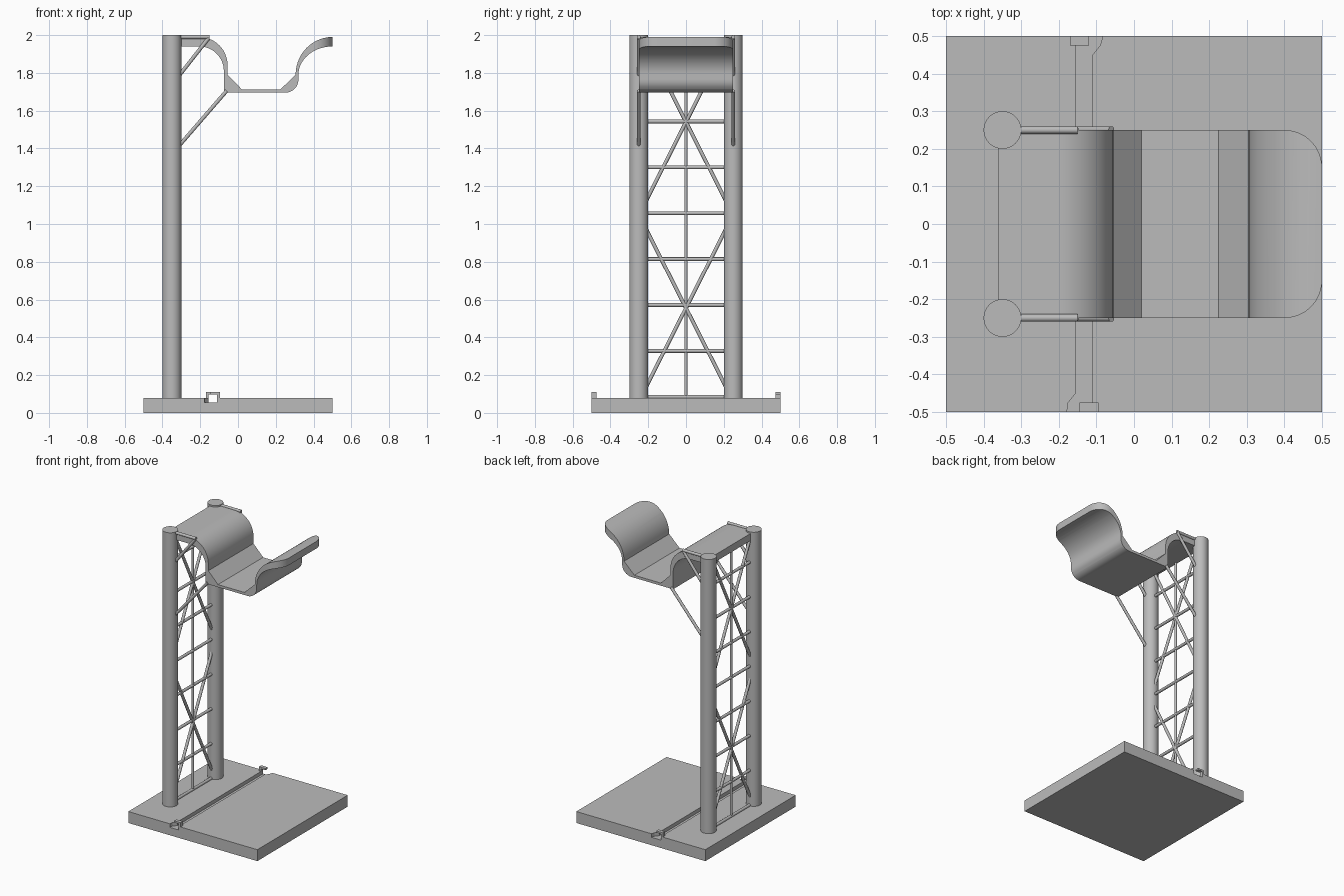
import bpy, bmesh, math
from mathutils import Vector

cube = bpy.data.objects.get("Cube")
if cube:
    bpy.data.objects.remove(cube, do_unlink=True)

grey = bpy.data.materials.new("plain grey")
grey.use_nodes = True
GREY = (0.5, 0.5, 0.5, 1)
grey.diffuse_color = GREY
grey.node_tree.nodes["Principled BSDF"].inputs["Base Color"].default_value = GREY


def finish(bm, name):
    bmesh.ops.recalc_face_normals(bm, faces=bm.faces)
    mesh = bpy.data.meshes.new(name)
    bm.to_mesh(mesh)
    bm.free()
    mesh.materials.append(grey)
    ob = bpy.data.objects.new(name, mesh)
    bpy.context.collection.objects.link(ob)
    return ob


def activate(ob):
    bpy.ops.object.select_all(action='DESELECT')
    ob.select_set(True)
    bpy.context.view_layer.objects.active = ob


def smooth(ob):
    activate(ob)
    bpy.ops.object.shade_smooth_by_angle(angle=math.radians(30))


def extrude(name, points, offset):
    """Prism from a closed outline swept along an offset."""
    bm = bmesh.new()
    face = bm.faces.new([bm.verts.new(p) for p in points])
    new = bmesh.ops.extrude_face_region(bm, geom=[face])["geom"]
    verts = [v for v in new if isinstance(v, bmesh.types.BMVert)]
    bmesh.ops.translate(bm, verts=verts, vec=offset)
    return finish(bm, name)


def box(name, x0, x1, y0, y1, z0, z1):
    return extrude(name, [(x0, y0, z0), (x1, y0, z0), (x1, y1, z0), (x0, y1, z0)],
                   (0, 0, z1 - z0))


def rod(name, a, b, r=0.01, sides=16):
    a, b = Vector(a), Vector(b)
    d = b - a
    bm = bmesh.new()
    bmesh.ops.create_cone(bm, cap_ends=True, segments=sides, radius1=r, radius2=r, depth=d.length)
    bm.transform(d.to_track_quat('Z', 'Y').to_matrix().to_4x4())
    bmesh.ops.translate(bm, verts=bm.verts, vec=(a + b) / 2)
    ob = finish(bm, name)
    smooth(ob)
    return ob


def arc(cx, cy, rx, ry, a0, a1, n=14):
    angles = [math.radians(a0 + (a1 - a0) * i / n) for i in range(n + 1)]
    return [(cx + rx * math.cos(t), cy + ry * math.sin(t)) for t in angles]


def boolean(ob, cutter, operation):
    mod = ob.modifiers.new("cut", 'BOOLEAN')
    mod.operation, mod.solver, mod.object = operation, 'EXACT', cutter
    cutter.hide_render = True
    activate(ob)
    bpy.ops.object.modifier_apply(modifier=mod.name)
    bpy.data.objects.remove(cutter, do_unlink=True)


# Base slab with a cable groove flaring at opposite ends
base = box("base", -0.5, 0.5, -0.5, 0.5, 0, 0.08)
groove = [(-0.18, -0.51), (-0.11, -0.51), (-0.11, 0.45), (-0.09, 0.475), (-0.08, 0.51),
          (-0.155, 0.51), (-0.155, -0.45), (-0.175, -0.475)]
boolean(base, extrude("groove_cutter", [(x, y, 0.055) for x, y in groove], (0, 0, 0.1)),
        'DIFFERENCE')

# Hooks over each end of the groove
for side, label in ((1, "front"), (-1, "back")):
    hook = [(0.0225, 0.08), (0.0375, 0.08), (0.0375, 0.11),
            (-0.0125, 0.11), (-0.0125, 0.098), (0.0225, 0.098)]
    extrude(label + "_cable_hook", [(-0.1325 + side * x, -0.5 * side, z) for x, z in hook],
            (0, 0.025 * side, 0))

# Posts and side braces
for side, label in ((-1, "right"), (1, "left")):
    y = 0.25 * side
    rod(label + "_post", (-0.35, y, 0.07), (-0.35, y, 2), 0.05, 48)
    rod(label + "_lower_brace", (-0.32, y, 1.405), (-0.06, y, 1.705))
    rod(label + "_upper_brace", (-0.32, y, 1.775), (-0.155, y, 1.985))
    rod(label + "_top_bar", (-0.32, y, 1.99), (-0.15, y, 1.99))

# Lattice between the posts
X = -0.35
rod("lattice_upright", (X, 0, 0.07), (X, 0, 1.95), 0.008)
for i in range(8):
    z = 0.085 + 0.243 * i
    rod("lattice_rung", (X, -0.23, z), (X, 0.23, z))
for z in (0.56, 1.545):
    for s in (-1, 1):
        rod("lattice_diagonal", (X, -0.215 * s, z - 0.43), (X, 0.215 * s, z + 0.42))

# Cradle: a curved section swept across the width
section = ([(-0.36, 1.99)] + arc(-0.205, 1.84, 0.15, 0.15, 90, 0)
           + [(-0.055, 1.79), (0.02, 1.713), (0.225, 1.713)]
           + arc(0.5, 1.79, 0.195, 0.2, 180, 90)
           + arc(0.5, 1.79, 0.18, 0.15, 90, 180)
           + arc(0.25, 1.765, 0.07, 0.07, 0, -90, 8)
           + [(-0.075, 1.695)] + arc(-0.205, 1.81, 0.13, 0.13, 0, 90) + [(-0.36, 1.94)])
cradle = extrude("cradle", [(x, -0.25, z) for x, z in section], (0, 0.5, 0))

# Rounded corners at the free end of the cradle
outline = ([(-0.6, 0.26), (-0.6, -0.26), (0.3, -0.26), (0.3, -0.25)]
           + arc(0.4, -0.15, 0.1, 0.1, -90, 0) + arc(0.4, 0.15, 0.1, 0.1, 0, 90)
           + [(0.3, 0.25), (0.3, 0.26)])
boolean(cradle, extrude("corner_cutter", [(x, y, 1.5) for x, y in outline], (0, 0, 0.7)),
        'INTERSECT')
smooth(cradle)
